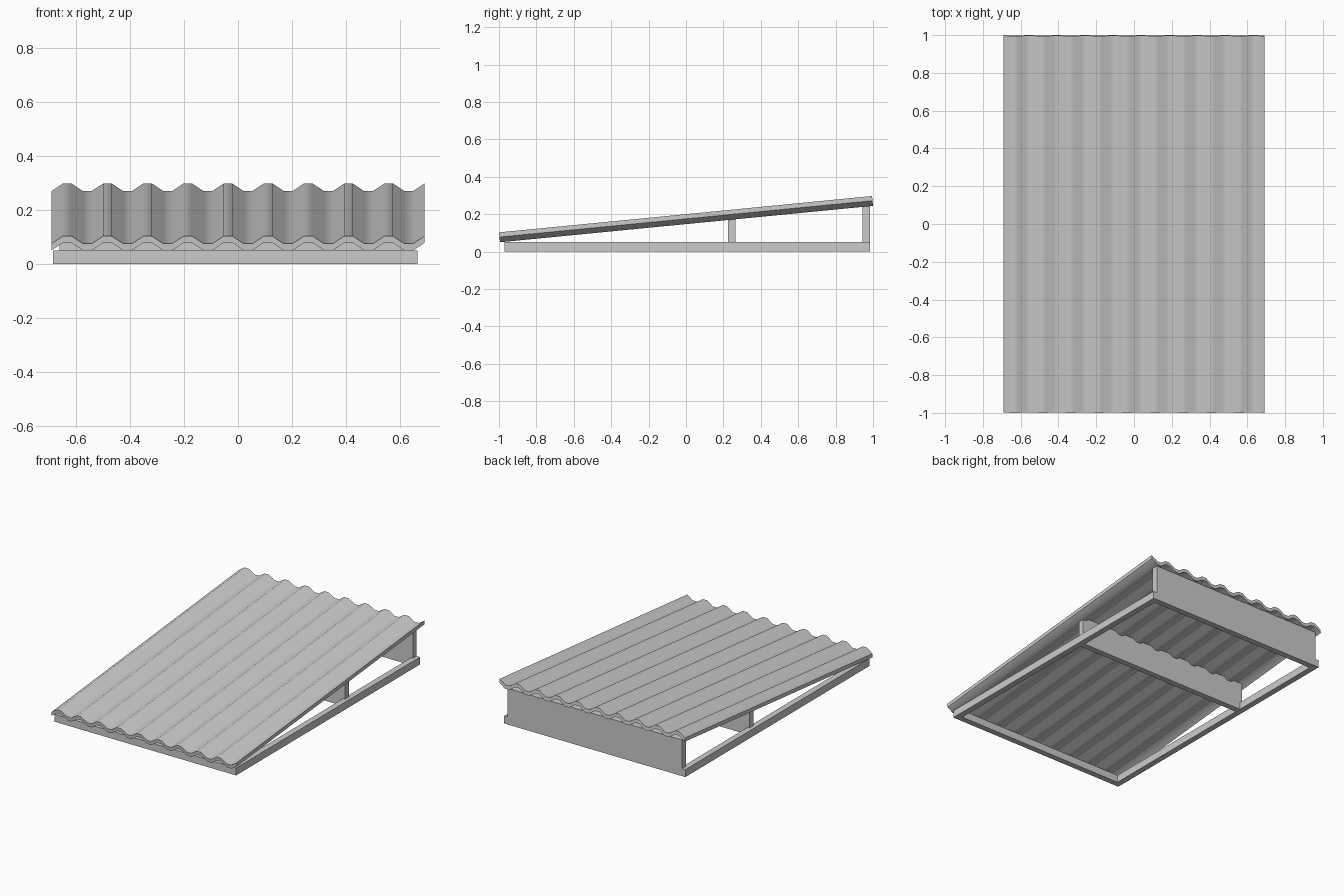
import bpy, bmesh, math
from mathutils import Matrix

if "Cube" in bpy.data.objects:
    bpy.data.objects.remove(bpy.data.objects["Cube"])


def box(name, x0, x1, y0, y1, z0, z1):
    bpy.ops.mesh.primitive_cube_add(
        size=1, location=((x0 + x1) / 2, (y0 + y1) / 2, (z0 + z1) / 2))
    ob = bpy.context.object
    ob.name = name
    ob.scale = (x1 - x0, y1 - y0, z1 - z0)
    bpy.ops.object.transform_apply(location=False, rotation=False, scale=True)
    return ob


# Corrugated sheet: trapezoid wave profile, thickened and extruded
HALF_W, LENGTH, WAVE, THICK, WAVES = 0.69, 2.004, 0.028, 0.025, 9
SLOPE, FLAT = 0.042, 0.032
xs, x = [(-HALF_W, 0)], -HALF_W
for i in range(WAVES):
    for step, z in ((SLOPE, 1), (FLAT, 1), (SLOPE, 0), (FLAT, 0)):
        x += step
        xs.append((x, z))
xs.append((x + SLOPE, 1))
fit = 2 * HALF_W / (xs[-1][0] + HALF_W)
mid = (WAVE + THICK) / 2
top = [((px + HALF_W) * fit - HALF_W, pz * WAVE + THICK - mid) for px, pz in xs]

bm = bmesh.new()
rings = []
for y in (-LENGTH / 2, LENGTH / 2):
    rings.append(([bm.verts.new((px, y, pz)) for px, pz in top],
                  [bm.verts.new((px, y, pz - THICK)) for px, pz in top]))
(ft, fb), (bt, bb) = rings
for i in range(len(top) - 1):
    j = i + 1
    bm.faces.new((ft[i], ft[j], bt[j], bt[i]))
    bm.faces.new((fb[j], fb[i], bb[i], bb[j]))
    bm.faces.new((ft[j], ft[i], fb[i], fb[j]))
    bm.faces.new((bt[i], bt[j], bb[j], bb[i]))
for i in (0, -1):
    bm.faces.new((ft[i], bt[i], bb[i], fb[i]))
bmesh.ops.recalc_face_normals(bm, faces=bm.faces)
bm.transform(Matrix.Translation((0, 0, 0.1735)) @
             Matrix.Rotation(math.radians(5.57), 4, 'X'))
mesh = bpy.data.meshes.new("corrugated_sheet")
bm.to_mesh(mesh)
bm.free()
sheet = bpy.data.objects.new("corrugated_sheet", mesh)
bpy.context.collection.objects.link(sheet)
bpy.ops.object.select_all(action='DESELECT')
sheet.select_set(True)
bpy.context.view_layer.objects.active = sheet
bpy.ops.object.shade_smooth_by_angle(angle=math.radians(40))

# Base frame rails
L, R, F, B, W, H = -0.685, 0.665, -0.97, 0.985, 0.04, 0.05
box("left_rail", L, L + W, F, B, 0, H)
box("right_rail", R - W, R, F, B, 0, H)
box("front_rail", L + W, R - W, F, F + W, 0, H)

# Upright boards carrying the sheet
box("middle_board", L + 0.025, R - 0.025, 0.225, 0.265, 0, 0.19)
box("back_board", L + 0.025, R - 0.025, B - W, B, 0, 0.243)
